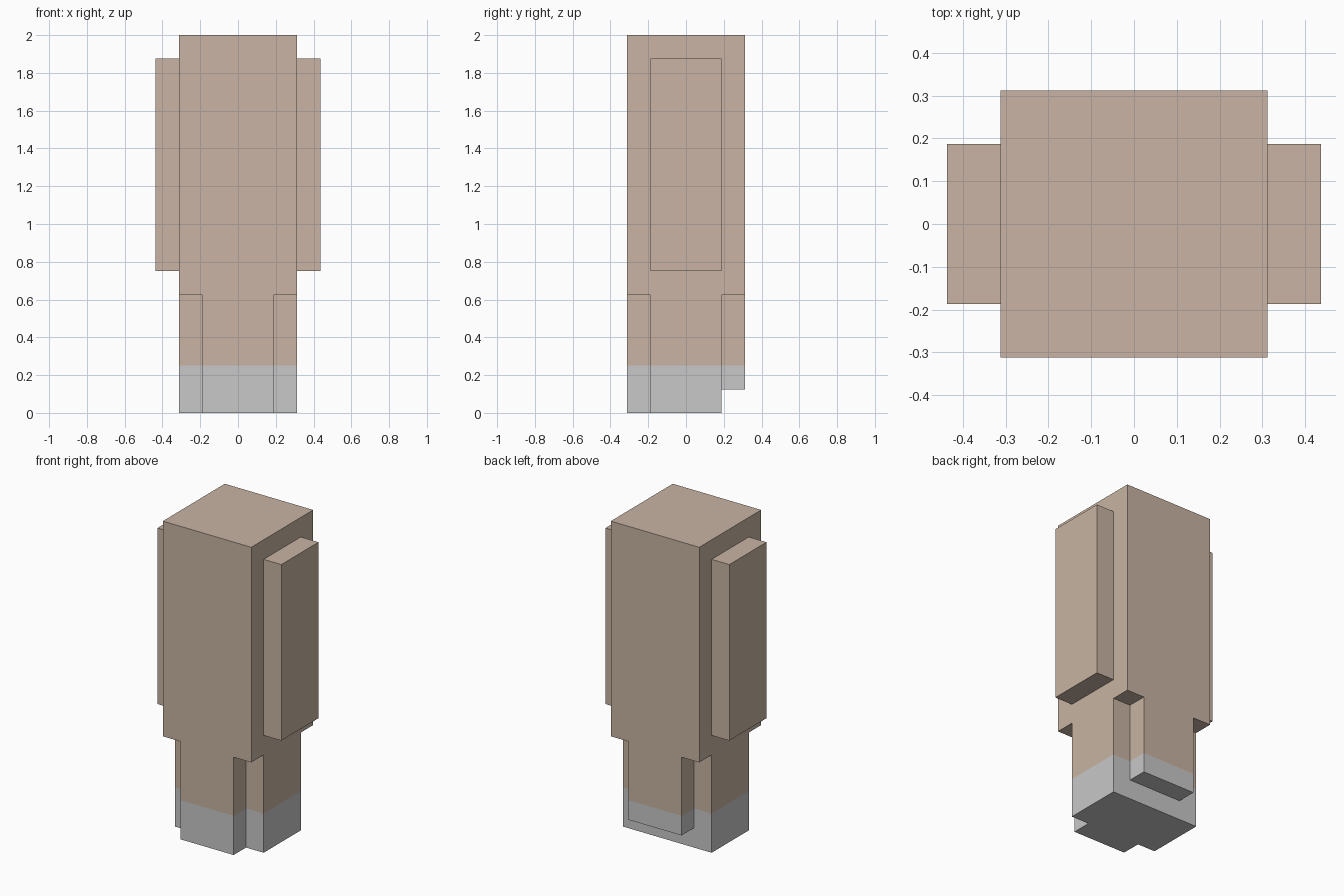
import bpy, bmesh

if "Cube" in bpy.data.objects:
    bpy.data.objects.remove(bpy.data.objects["Cube"])

IN, OUT = 0.1875, 0.3125      # inner and outer half widths
PAINT_Z = 0.25                # grey below this height, tan above


def flat_colour(name, rgb):
    m = bpy.data.materials.new(name)
    m.diffuse_color = (*rgb, 1.0)
    m.use_nodes = True
    m.node_tree.nodes["Principled BSDF"].inputs["Base Color"].default_value = m.diffuse_color
    return m


tan = flat_colour("tan", (0.578, 0.456, 0.366))
grey = flat_colour("light grey", (0.578, 0.578, 0.578))


def prism(name, profile, z0, z1):
    """Extrude a profile from z0 to z1, split and coloured at the paint line."""
    bm = bmesh.new()
    base = bm.faces.new([bm.verts.new((x, y, z0)) for x, y in profile])
    ext = bmesh.ops.extrude_face_region(bm, geom=[base], use_keep_orig=True)
    top = [v for v in ext["geom"] if isinstance(v, bmesh.types.BMVert)]
    bmesh.ops.translate(bm, verts=top, vec=(0, 0, z1 - z0))
    if z0 < PAINT_Z < z1:
        bmesh.ops.bisect_plane(bm, geom=bm.verts[:] + bm.edges[:] + bm.faces[:],
                               plane_co=(0, 0, PAINT_Z), plane_no=(0, 0, 1))
    bmesh.ops.recalc_face_normals(bm, faces=bm.faces)
    for f in bm.faces:
        f.material_index = int(f.calc_center_median().z < PAINT_Z)
    me = bpy.data.meshes.new(name)
    bm.to_mesh(me)
    bm.free()
    me.materials.append(tan)
    me.materials.append(grey)
    ob = bpy.data.objects.new(name, me)
    bpy.context.collection.objects.link(ob)
    return ob


def rect(x0, x1, y0, y1):
    return [(x0, y0), (x1, y0), (x1, y1), (x0, y1)]


# Tall upper block
prism("upper_body", rect(-OUT, OUT, -OUT, OUT), 0.625, 2.0)

# Lower stem: notched front corners, flat back
prism("lower_stem", [(-OUT, -IN), (-IN, -IN), (-IN, -OUT), (IN, -OUT),
                     (IN, -IN), (OUT, -IN), (OUT, IN), (-OUT, IN)], 0.0, 0.625)

# Back rib, raised off the ground
prism("back_rib", rect(-IN, IN, IN, OUT), 0.125, 0.625)

# Side panels
prism("right_panel", rect(OUT, 0.4375, -IN, IN), 0.75, 1.875)
prism("left_panel", rect(-0.4375, -OUT, -IN, IN), 0.75, 1.875)
